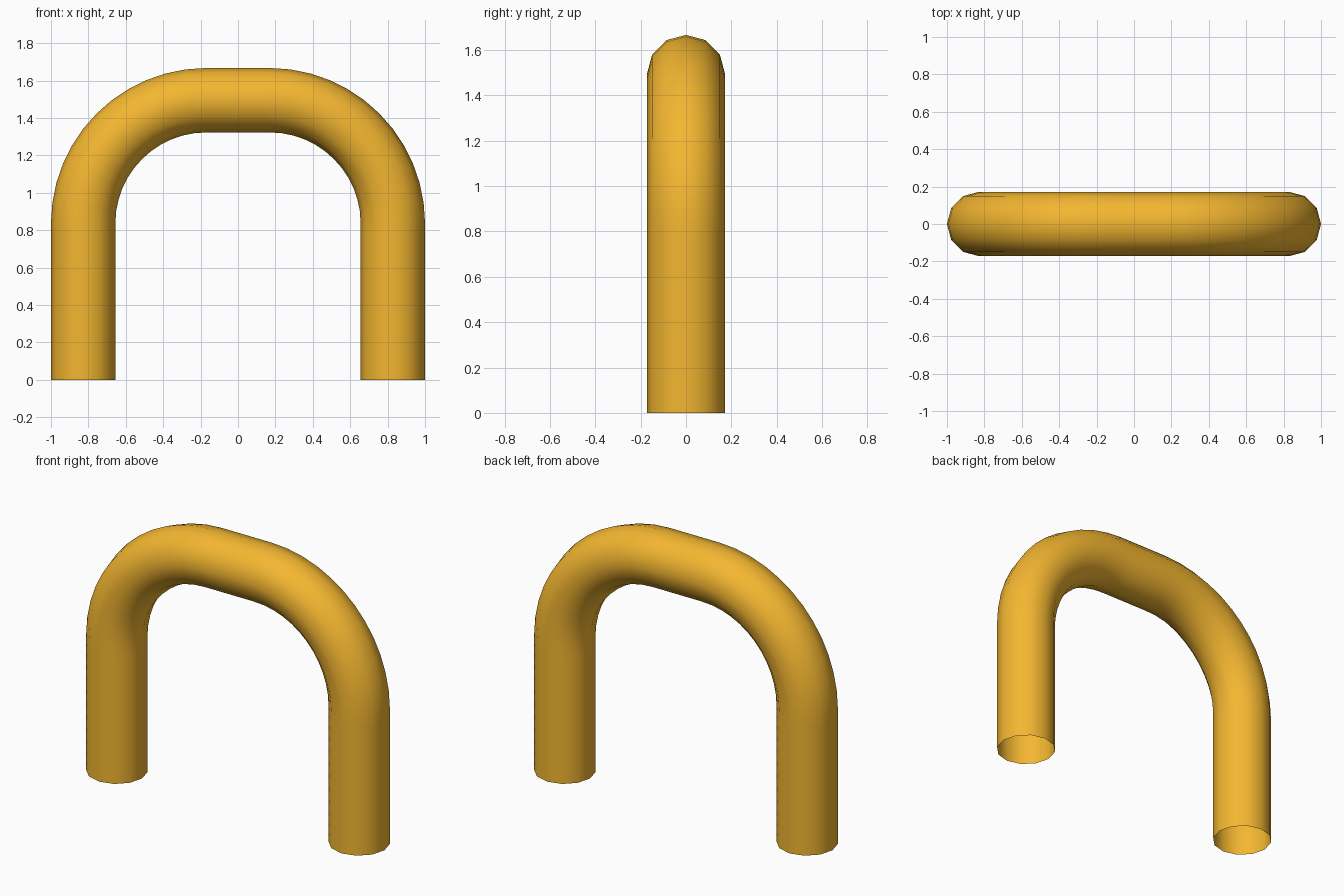
import bpy

if "Cube" in bpy.data.objects:
    bpy.data.objects.remove(bpy.data.objects["Cube"])

RADIUS = 0.172          # tube radius
LEG_X = 1 - RADIUS      # leg centre line
TOP_Z = 1.667 - RADIUS  # crossbar centre line
BEND = 0.66             # bend radius
K = BEND * 0.5523       # handle length for a quarter circle

# Centre line: (x, z, handle before, handle after) for the left half
left = [
    (-LEG_X, 0.0, (0, -0.2), (0, 0.2)),
    (-LEG_X, TOP_Z - BEND, (0, -0.2), (0, K)),
    (-LEG_X + BEND, TOP_Z, (-K, 0), (0.1, 0)),
]
right = [(-x, z, (-b[0], b[1]), (-a[0], a[1])) for x, z, a, b in reversed(left)]
path = left + right

# Bent tube with open ends, 12 sides
curve = bpy.data.curves.new("bent_tube", 'CURVE')
curve.dimensions = '3D'
curve.bevel_depth = RADIUS
curve.bevel_resolution = 4
curve.resolution_u = 12
curve.use_fill_caps = False
spline = curve.splines.new('BEZIER')
spline.bezier_points.add(len(path) - 1)
for p, (x, z, a, b) in zip(spline.bezier_points, path):
    p.handle_left_type = p.handle_right_type = 'FREE'
    p.co = (x, 0, z)
    p.handle_left = (x + a[0], 0, z + a[1])
    p.handle_right = (x + b[0], 0, z + b[1])

tube = bpy.data.objects.new("bent_tube", curve)
bpy.context.collection.objects.link(tube)
bpy.context.view_layer.objects.active = tube
tube.select_set(True)
bpy.ops.object.convert(target='MESH')
tube = bpy.context.object
bpy.ops.object.shade_smooth()

# Yellow paint
paint = bpy.data.materials.new("yellow_paint")
paint.diffuse_color = (0.9, 0.47, 0.03, 1)
paint.use_nodes = True
paint.node_tree.nodes["Principled BSDF"].inputs["Base Color"].default_value = paint.diffuse_color
tube.data.materials.clear()
tube.data.materials.append(paint)
